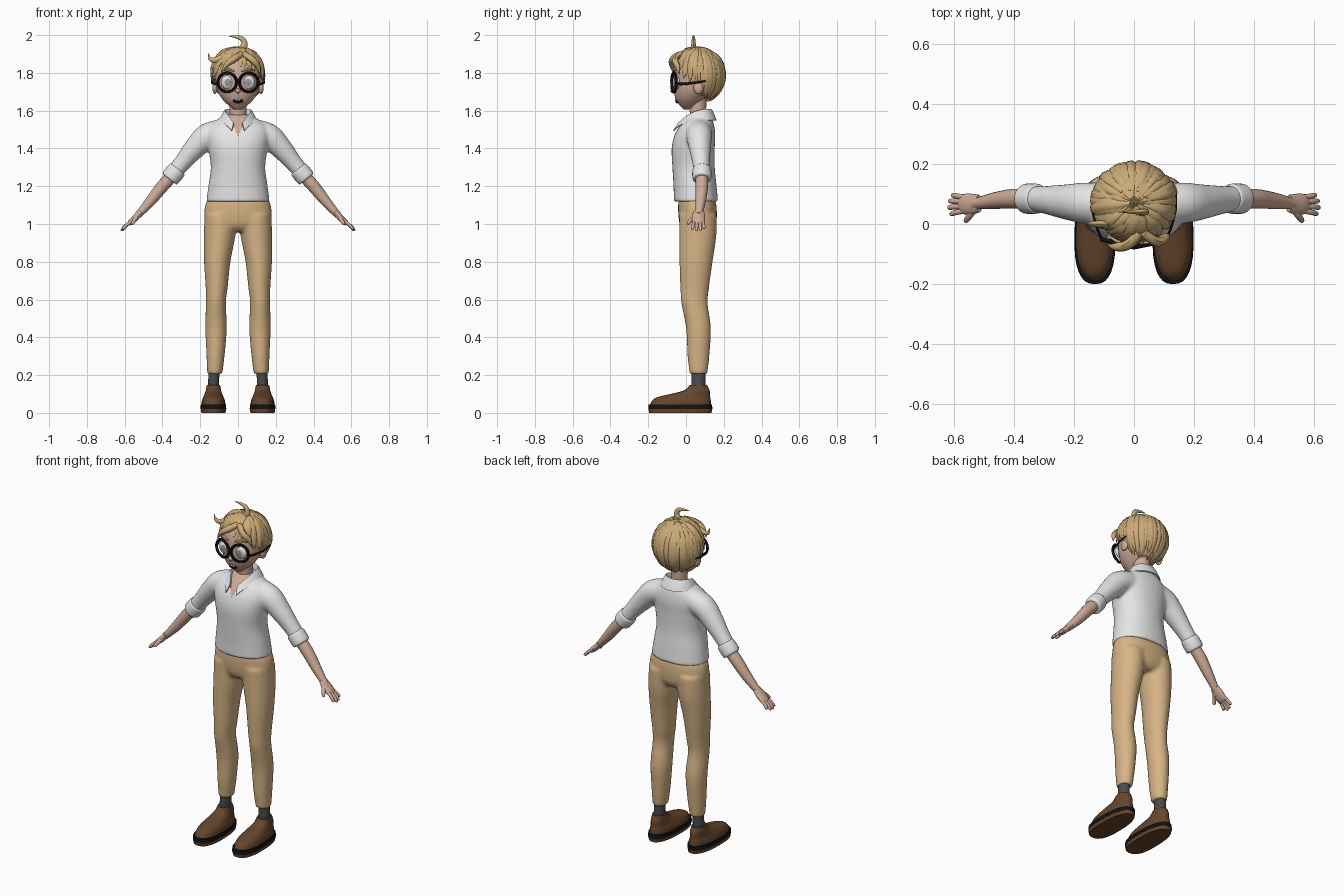
import bpy, bmesh, math, random
from mathutils import Vector

if "Cube" in bpy.data.objects:
    bpy.data.objects.remove(bpy.data.objects["Cube"])
random.seed(4)
TAU = 2 * math.pi

def mat(name, r, g, b):
    m = bpy.data.materials.new(name)
    m.diffuse_color = (r, g, b, 1)
    m.use_nodes = True
    m.node_tree.nodes["Principled BSDF"].inputs["Base Color"].default_value = m.diffuse_color
    return m

SKIN = mat("skin", .62, .41, .31)
HAIR = mat("blond hair", .60, .41, .19)
WHITE = mat("shirt white", .80, .80, .81)
TAN = mat("tan trousers", .68, .46, .24)
SOCK = mat("sock grey", .07, .07, .075)
BROWN = mat("shoe brown", .13, .06, .025)
BLACK = mat("black", .006, .006, .006)
EYE = mat("eye white", .75, .75, .75)
IRIS = mat("iris grey", .30, .31, .32)

def smooth(rows, k=4):
    """Catmull-Rom interpolation of rows of numbers."""
    out = []
    for i in range(len(rows) - 1):
        p = [rows[max(0, min(len(rows) - 1, i + d))] for d in (-1, 0, 1, 2)]
        for j in range(k):
            t = j / k
            out.append([.5 * (2*b + (c - a)*t + (2*a - 5*b + 4*c - d)*t*t + (3*b - a - 3*c + d)*t**3)
                        for a, b, c, d in zip(*p)])
    return out + [list(rows[-1])]

def loft(rows, n=32, p=1.0, egg=0.0, k=4):
    """Horizontal oval rings from rows (cx, cy, z, rx, ry)."""
    rings = []
    for cx, cy, z, rx, ry in smooth(rows, k):
        ring = []
        for i in range(n):
            c, s = math.cos(TAU*i/n), math.sin(TAU*i/n)
            x = math.copysign(abs(c)**p, c) * (1 - egg*s)
            ring.append((cx + rx*x, cy + ry*math.copysign(abs(s)**p, s), z))
        rings.append(ring)
    return rings

def tube(pts, n=14, ref=(0, 1, 0), flat=1.0, k=4):
    """Rings swept along (x, y, z, radius); flat scales thickness along ref."""
    rows, rings = smooth(pts, k), []
    P = [Vector(r[:3]) for r in rows]
    for i, r in enumerate(rows):
        t = (P[min(i+1, len(P)-1)] - P[max(i-1, 0)]).normalized()
        u = t.cross(Vector(ref)).normalized()
        v = u.cross(t)
        rings.append([P[i] + max(r[3], .0005)*(math.cos(TAU*j/n)*u + flat*math.sin(TAU*j/n)*v) for j in range(n)])
    return rings

def build(name, parts, mats, mirror=False, voxel=0, thick=0, closed=True, caps=True):
    """Skin every ring set into one object, then apply its modifiers."""
    bm = bmesh.new()
    for rings in parts:
        vs = [[bm.verts.new(c) for c in r] for r in rings]
        n = len(vs[0])
        for a, b in zip(vs, vs[1:]):
            for i in range(n if closed else n - 1):
                bm.faces.new((a[i], a[(i+1) % n], b[(i+1) % n], b[i]))
        if caps:
            bm.faces.new(vs[0][::-1])
            bm.faces.new(vs[-1])
    bmesh.ops.recalc_face_normals(bm, faces=bm.faces)
    me = bpy.data.meshes.new(name)
    bm.to_mesh(me)
    bm.free()
    ob = bpy.data.objects.new(name, me)
    bpy.context.collection.objects.link(ob)
    if mirror:
        ob.modifiers.new("mirror", 'MIRROR').use_mirror_merge = False
    if thick:
        ob.modifiers.new("thick", 'SOLIDIFY').thickness = thick
    if voxel:
        r = ob.modifiers.new("blend", 'REMESH')
        r.mode, r.voxel_size = 'VOXEL', voxel
        s = ob.modifiers.new("soften", 'SMOOTH')
        s.factor, s.iterations = .5, 5
    ob.data = bpy.data.meshes.new_from_object(ob.evaluated_get(bpy.context.evaluated_depsgraph_get()))
    ob.modifiers.clear()
    ob.data.materials.clear()
    for m in mats:
        ob.data.materials.append(m)
    return ob

def ball(c, r, n=20):
    """Ellipsoid rings with the poles along y."""
    return [[(c[0] + r[0]*math.sin(a)*math.cos(TAU*j/n), c[1] - r[1]*math.cos(a),
              c[2] + r[2]*math.sin(a)*math.sin(TAU*j/n)) for j in range(n)]
            for a in [math.pi*(i + .05)/12.1 for i in range(13)]]

# shoes and socks
build("shoe_sole", [loft([(.13, -.03, 0, .064, .165), (.13, -.03, .022, .067, .169)], 32, .8, .08, 1)], [BROWN], True)
build("shoe_welt", [loft([(.13, -.03, .02, .068, .17), (.13, -.03, .044, .067, .168)], 32, .8, .08, 1)], [BLACK], True)
build("shoe_upper", [loft([(.13, -.03, .04, .064, .162), (.13, -.024, .065, .061, .155), (.13, -.012, .083, .054, .14),
      (.13, .022, .1, .047, .105), (.13, .056, .118, .041, .069), (.13, .066, .147, .035, .046)], 32, .9, .08)], [BROWN], True)
build("sock", [loft([(.13, .066, .13, .029, .036), (.127, .066, .23, .029, .036)], 20, k=1)], [SOCK], True)

# trousers: legs blended into the hips
leg = loft([(.123, .066, .205, .040, .047), (.119, .066, .3, .048, .058), (.116, .066, .45, .057, .066),
            (.117, .045, .58, .053, .070), (.113, .046, .66, .058, .076), (.110, .053, .8, .070, .088),
            (.098, .062, .93, .083, .098), (.089, .063, 1.05, .088, .1)], 28)
hips = loft([(0, .065, .96, .08, .07), (0, .063, 1.0, .168, .097), (0, .06, 1.09, .176, .102), (0, .056, 1.16, .145, .09)], 40, .9)
build("trousers", [leg, hips], [TAN], True, .01)

# shirt: torso and sleeves, skin showing in the open neck
torso = loft([(0, .053, 1.118, .168, .117), (0, .048, 1.2, .157, .114), (0, .04, 1.3, .144, .112), (0, .038, 1.4, .157, .114),
              (0, .047, 1.47, .168, .108), (0, .058, 1.52, .155, .091), (0, .068, 1.56, .098, .068), (0, .07, 1.58, .06, .05)], 40, .92)
sleeve = tube([(.09, .07, 1.487, .068), (.165, .07, 1.463, .068), (.23, .074, 1.4, .058), (.29, .08, 1.33, .047), (.335, .084, 1.275, .043)], 20)
shirt = build("shirt", [torso, sleeve], [WHITE, SKIN], True, .0085)
for f in shirt.data.polygons:
    c = f.center
    f.material_index = int(c.y < .05 and abs(c.x) < (c.z - 1.465)*.5)
build("sleeve_cuff", [tube([(.318, .084, 1.293, .040), (.322, .084, 1.288, .049), (.341, .084, 1.265, .051), (.36, .084, 1.242, .049),
                            (.364, .084, 1.237, .038)], 24)], [WHITE], True)

# collar: folded band open at the front
rows = []
for rx, ry, z, dip, e in ((.06, .05, 1.55, .06, 4), (.064, .054, 1.598, .066, 4), (.070, .059, 1.61, .075, 4),
                          (.078, .066, 1.6, .075, 4), (.102, .087, 1.55, .055, 6)):
    row = []
    for i in range(41):
        a = 2.8*(i - 20)/20
        t = abs(i - 20)/20
        row.append((rx*math.sin(a), .075 + ry*math.cos(a) - .062*t**4, z - dip*t**e))
    rows.append(row)
build("collar", [rows], [WHITE], thick=.006, closed=False, caps=False)

# forearms and hands
fore = tube([(.335, .084, 1.27, .033), (.40, .084, 1.20, .033), (.46, .078, 1.125, .028), (.51, .07, 1.068, .021), (.53, .067, 1.047, .019)], 18)
palm = tube([(.515, .068, 1.063, .014), (.54, .066, 1.036, .0165), (.565, .066, 1.012, .016), (.58, .066, .999, .010)], 16, flat=2.1)
hand = [fore, palm]
for y0, y1, ln in ((.043, .034, .9), (.059, .055, 1.05), (.075, .076, 1), (.090, .096, .8)):
    hand.append(tube([(.565, y0, 1.013, .009), (.565 + .03*ln, (y0 + y1)/2, 1.013 - .022*ln, .009),
                      (.565 + .046*ln, y1, 1.013 - .042*ln, .008), (.565 + .048*ln, y1, 1.013 - .048*ln, .003)], 10))
hand.append(tube([(.528, .055, 1.045, .012), (.545, .03, 1.025, .011), (.558, .012, 1.004, .009), (.56, .007, .998, .003)], 10, (1, 0, 0)))
build("forearm_and_hand", hand, [SKIN], True)

# neck, head, nose, ears
build("neck", [loft([(0, .07, 1.5, .052, .046), (0, .064, 1.58, .045, .043), (0, .06, 1.69, .05, .05)], 24)], [SKIN])
build("head", [loft([(0, 0, 1.607, .018, .014), (0, .01, 1.622, .042, .038), (0, .02, 1.655, .078, .072), (0, .036, 1.70, .106, .1),
      (0, .05, 1.76, .119, .117), (0, .06, 1.82, .12, .122), (0, .066, 1.87, .107, .105), (0, .068, 1.908, .06, .06)], 36)], [SKIN])
build("nose", [ball((0, -.064, 1.705), (.013, .018, .014))], [SKIN])
build("ear", [ball((.122, .066, 1.722), (.014, .026, .034))], [SKIN], True)

# eyes with grey irises, brows, mouth, teeth
eye = build("eye", [ball((.053, -.046, 1.75), (.037, .021, .038), 24)], [EYE, IRIS], True)
for f in eye.data.polygons:
    c = f.center
    f.material_index = int(c.y < -.05 and math.hypot(abs(c.x) - .053, c.z - 1.75) < .019)
build("eyebrow", [tube([(.02, -.063, 1.808, .004), (.055, -.058, 1.82, .006), (.09, -.035, 1.812, .002)], 8)], [HAIR], True)
build("mouth", [ball((0, -.048, 1.651), (.027, .008, .013))], [BLACK])
build("tooth", [ball((.007, -.054, 1.657), (.006, .004, .006), 8)], [EYE], True)

# round glasses
rim = []
for i in range(37):
    a, c = TAU*i/36, .2
    d = .05*math.cos(a)
    rim.append((.057 + d*math.cos(c), -.066 + d*math.sin(c) + (.004 if d > 0 else 0), 1.75 + .05*math.sin(a), .0075))
build("glasses_rim", [tube(rim, 8, k=1)], [BLACK], True)
build("glasses_temple", [tube([(.105, -.055, 1.742, .007), (.124, -.01, 1.742, .007), (.139, .05, 1.748, .006), (.139, .105, 1.757, .005)],
                              8, (1, 0, 0), .6)], [BLACK], True)
build("glasses_bridge", [tube([(-.012, -.076, 1.755, .005), (0, -.08, 1.762, .005), (.012, -.076, 1.755, .005)], 8)], [BLACK])

# hair: cap over the skull with a hairline that varies around the head
LINE = [(0, 150), (55, 147), (78, 130), (100, 106), (122, 92), (145, 72), (181, 67)]
def hairline(phi):
    d = abs((math.degrees(phi) + 180) % 360 - 180)
    for (a, b), (c, e) in zip(LINE, LINE[1:]):
        if d <= c:
            return math.radians(b + (e - b)*(d - a)/(c - a))
def scalp(th, phi, s=1.0):
    return Vector((.133*s*math.sin(th)*math.sin(phi), .07 + .127*s*math.sin(th)*math.cos(phi), 1.79 + .147*s*math.cos(th)))
cap = [[scalp(hairline(TAU*j/72)*(f + .02)/12.02, TAU*j/72, 1 + .02*abs(math.sin(11*TAU*j/72))) for j in range(72)] for f in range(13)]
build("hair_cap", [cap], [HAIR], caps=False)

# hair locks sweeping from the crown down past the hairline
locks = []
for i in range(64):
    phi = TAU*(i + random.uniform(-.3, .3))/64
    end = hairline(phi)*random.uniform(.92, 1.1)
    front = max(0, -math.cos(phi))
    swirl = random.uniform(-.12, .12) + .35*front
    t0, lift, w = random.uniform(.1, .45), random.uniform(1.0, 1.045), random.uniform(.013, .021)
    pts = []
    for t, k, up in ((0, .3, -.03), (.3, .9, .01), (.6, 1, .02), (.85, .7, .015), (1, .04, .01 + .05*front)):
        p = scalp(t0 + (end - t0)*t, phi + swirl*(t - .3), lift + up)
        pts.append((*p, w*k))
    ref = scalp(end*.6, phi) - Vector((0, .07, 1.79))
    locks.append(tube(pts, 6, ref, .5, 3))
build("hair_locks", locks, [HAIR])
build("hair_tuft", [tube([(.02, .04, 1.92, .022), (.034, .04, 1.952, .017), (.022, .04, 1.98, .013), (-.012, .04, 1.991, .008),
                          (-.05, .04, 1.994, .001)], 8, flat=.7),
                    tube([(-.08, .0, 1.88, .02), (-.12, .0, 1.868, .016), (-.148, .0, 1.875, .01), (-.158, .0, 1.905, .001)], 8, flat=.7),
                    tube([(.02, -.03, 1.9, .016), (-.02, -.068, 1.875, .018), (-.06, -.076, 1.845, .014), (-.088, -.068, 1.80, .001)], 8),
                    tube([(.03, -.03, 1.9, .016), (.075, -.058, 1.87, .017), (.105, -.045, 1.835, .014), (.118, -.035, 1.79, .001)], 8)], [HAIR])

# smooth shading with crisp edges
bpy.ops.object.select_all(action='SELECT')
bpy.context.view_layer.objects.active = shirt
bpy.ops.object.shade_smooth_by_angle(angle=math.radians(45))
